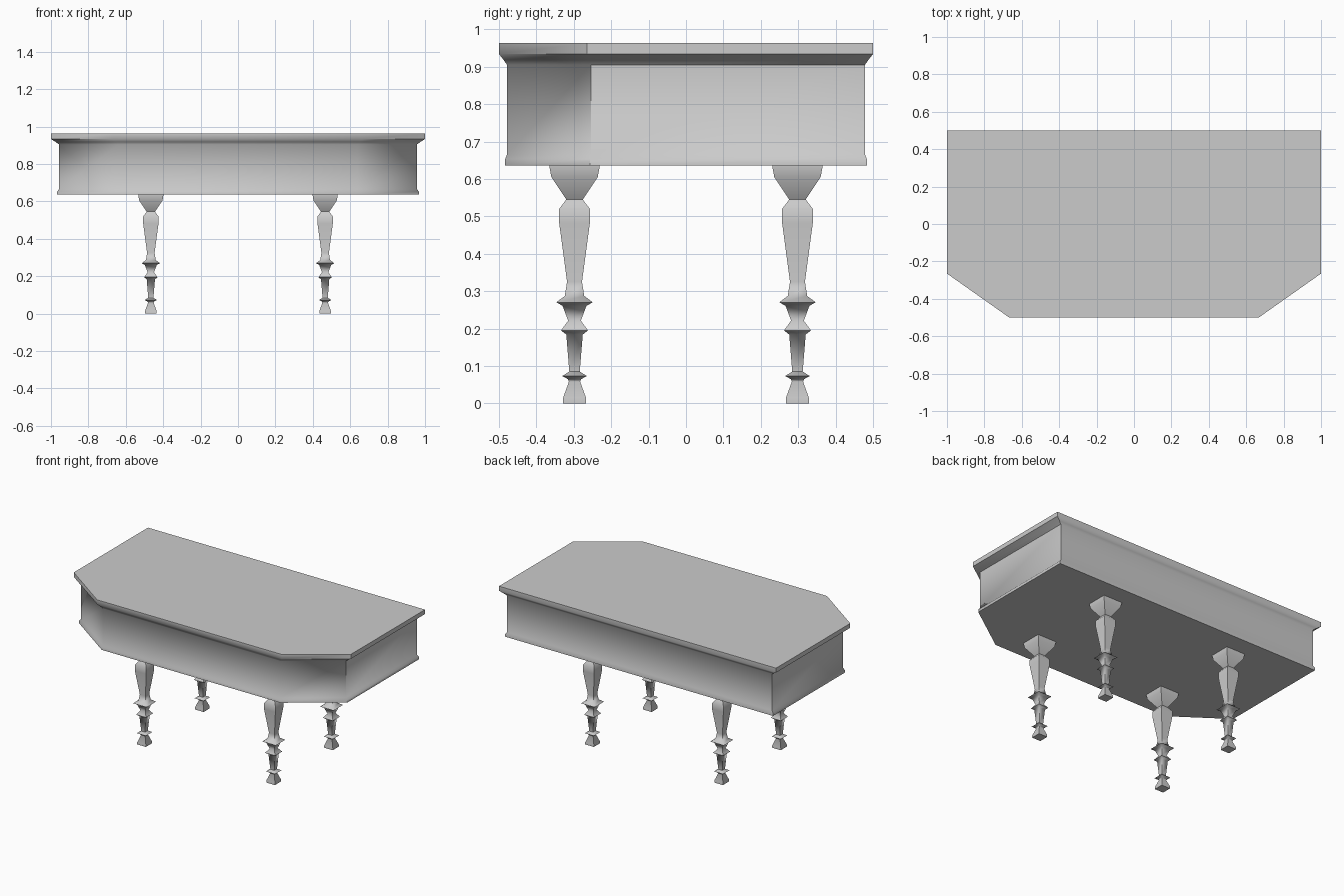
import bpy, bmesh, math

if "Cube" in bpy.data.objects:
    bpy.data.objects.remove(bpy.data.objects["Cube"])


def loft(name, outline, profile, location, smooth_angle):
    """Stack scaled copies of an outline along a (scale, z) profile and cap both ends."""
    bm = bmesh.new()
    rings = [[bm.verts.new((x * s, y * s, z)) for x, y in outline] for s, z in profile]
    n = len(outline)
    for low, high in zip(rings, rings[1:]):
        for i in range(n):
            j = (i + 1) % n
            bm.faces.new((low[i], low[j], high[j], high[i]))
    bm.faces.new(rings[0][::-1])
    bm.faces.new(rings[-1])
    bmesh.ops.recalc_face_normals(bm, faces=bm.faces)
    mesh = bpy.data.meshes.new(name)
    bm.to_mesh(mesh)
    bm.free()
    obj = bpy.data.objects.new(name, mesh)
    bpy.context.collection.objects.link(obj)
    obj.location = location
    bpy.ops.object.select_all(action='DESELECT')
    obj.select_set(True)
    bpy.context.view_layer.objects.active = obj
    bpy.ops.object.shade_smooth_by_angle(angle=math.radians(smooth_angle))
    return obj


# Case with moulded top and base lip, front corners cut off
case_outline = [(-1, 0.5), (-1, -0.265), (-0.667, -0.5),
                (0.667, -0.5), (1, -0.265), (1, 0.5)]
case_profile = [(0.967, 0.636), (0.967, 0.653), (0.957, 0.665), (0.957, 0.905),
                (0.975, 0.918), (1.0, 0.934), (1.0, 0.963)]
loft("table_case", case_outline, case_profile, (0, 0, 0), 50)

# Four square-section baluster legs
square = [(-1, -1), (1, -1), (1, 1), (-1, 1)]
leg_profile = [(0.031, 0.0), (0.031, 0.014), (0.015, 0.058), (0.018, 0.065),
               (0.033, 0.073), (0.014, 0.085), (0.022, 0.184), (0.036, 0.195),
               (0.017, 0.221), (0.032, 0.261), (0.049, 0.270), (0.026, 0.287),
               (0.020, 0.325), (0.041, 0.482), (0.041, 0.520), (0.022, 0.545),
               (0.062, 0.605), (0.067, 0.632), (0.067, 0.637)]
for side, sx in (("left", -1), ("right", 1)):
    for end, sy in (("front", -1), ("back", 1)):
        loft(f"{end}_{side}_leg", square, leg_profile, (0.466 * sx, 0.298 * sy, 0), 60)
